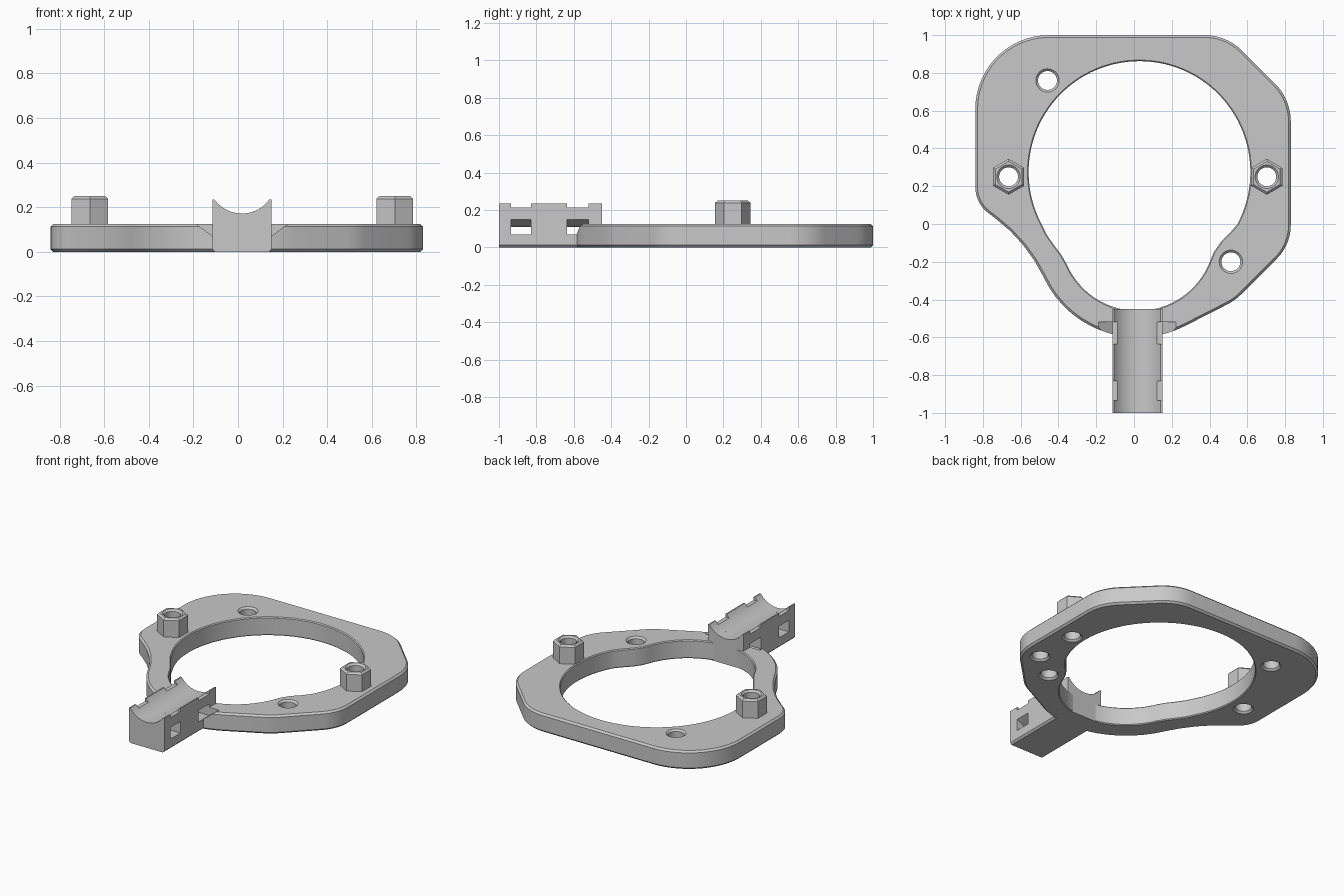
import bpy, bmesh
from math import sin, cos, tan, radians, sqrt
from mathutils import Vector

cube = bpy.data.objects.get("Cube")
if cube:
    bpy.data.objects.remove(cube, do_unlink=True)

GREY = (0.58, 0.58, 0.58, 1)
grey = bpy.data.materials.new("plain grey")
grey.use_nodes = True
grey.diffuse_color = GREY
grey.node_tree.nodes["Principled BSDF"].inputs["Base Color"].default_value = GREY

H, C = 0.125, 0.012          # plate thickness, chamfer
AX = 0.0175                  # arm centre line


def finish(bm, name):
    bmesh.ops.recalc_face_normals(bm, faces=bm.faces)
    mesh = bpy.data.meshes.new(name)
    bm.to_mesh(mesh)
    bm.free()
    mesh.materials.append(grey)
    ob = bpy.data.objects.new(name, mesh)
    bpy.context.collection.objects.link(ob)
    return ob


def smooth(ob):
    bpy.ops.object.select_all(action="DESELECT")
    ob.select_set(True)
    bpy.context.view_layer.objects.active = ob
    bpy.ops.object.shade_smooth_by_angle(angle=radians(25))


def arc(cx, cy, r, a0, a1, n):
    return [Vector((cx + r * cos(radians(a0 + (a1 - a0) * i / n)),
                    cy + r * sin(radians(a0 + (a1 - a0) * i / n)))) for i in range(n + 1)]


def circle(cx, cy, r, n=32, start=0):
    return arc(cx, cy, r, start, start + 360, n)[:-1]


def hole(cx, cy, r):
    return circle(cx, cy, r)[::-1]


def rounded(corners):
    """Closed outline from (x, y, fillet radius) corners."""
    pts = []
    for i, (x, y, r) in enumerate(corners):
        p = Vector((x, y))
        a = (Vector(corners[i - 1][:2]) - p).normalized()
        b = (Vector(corners[(i + 1) % len(corners)][:2]) - p).normalized()
        half = a.angle(b) / 2
        centre = p + (a + b).normalized() * r / sin(half)
        s = (p + a * r / tan(half) - centre).normalized()
        e = (p + b * r / tan(half) - centre).normalized()
        n = max(4, int(s.angle(e) / radians(6)))
        pts += [centre + s.slerp(e, k / n).normalized() * r for k in range(n + 1)]
    return pts


def wall(bm, pts, steps):
    """Skin a loop through (offset, z) steps; the offset goes left of travel."""
    n, rings = len(pts), []
    for off, z in steps:
        ring = []
        for i, p in enumerate(pts):
            d1 = (p - pts[i - 1]).normalized()
            d2 = (pts[(i + 1) % n] - p).normalized()
            t = (d1 + d2).normalized()
            q = p + Vector((-t.y, t.x)) * off / max(0.5, t.dot(d1))
            ring.append(bm.verts.new((q.x, q.y, z)))
        rings.append(ring)
    for lo, hi in zip(rings, rings[1:]):
        for i in range(n):
            bm.faces.new((lo[i - 1], lo[i], hi[i], hi[i - 1]))
    return [[bm.edges.get((r[i - 1], r[i])) for i in range(n)] for r in (rings[0], rings[-1])]


def cap(bm, edges):
    bmesh.ops.triangle_fill(bm, use_beauty=True, edges=edges)


def prism(name, profile, y0, y1):
    """Extrude an (x, z) profile along y."""
    bm = bmesh.new()
    a, b = ([bm.verts.new((x, y, z)) for x, z in profile] for y in (y0, y1))
    bm.faces.new(a)
    bm.faces.new(b)
    for i in range(len(a)):
        bm.faces.new((a[i - 1], a[i], b[i], b[i - 1]))
    return finish(bm, name)


# Ring plate outline and the two-lobed opening
outer = rounded([(-0.84, 1, 0.39), (-0.84, 0.11, 0.17), (-0.57, -0.094, 0.85),
                 (-0.229, -0.794, 0.55), (0.535, -0.405, 0.3), (0.83, -0.11, 0.25),
                 (0.83, 0.66, 0.28), (0.49, 1, 0.28)])
opening = arc(0.029, 0.275, 0.587, -28, 207, 72)
opening += [Vector(p) for p in ((-0.463, -0.055), (-0.425, -0.11), (-0.387, -0.16))]
opening += arc(0.02, -0.05, 0.41, 203, 340, 40)
opening += [Vector(p) for p in ((0.425, -0.145), (0.46, -0.095), (0.505, -0.05))]

posts = [(-0.664, 0.25), (0.703, 0.25)]
plain_holes = [(-0.458, 0.76), (0.513, -0.2)]
both = [(C, 0), (0, C), (0, H - C), (C, H)]
fine = [(C / 2, 0), (0, C / 2), (0, H - C / 2), (C / 2, H)]

bm = bmesh.new()
loops = [wall(bm, outer, both), wall(bm, opening[::-1], fine)]
loops += [wall(bm, hole(x, y, 0.05), both) for x, y in plain_holes]
loops += [wall(bm, hole(x, y, 0.05), [(C, 0), (0, C), (0, H)]) for x, y in posts]
bottom = [e for l in loops for e in l[0]]
top = [e for l in loops for e in l[1]]
# Blind hole on the underside
mouth, floor = wall(bm, hole(0.70, -0.06, 0.05), [(C, 0), (0, C), (0, 0.09)])
cap(bm, floor)
cap(bm, bottom + mouth)
cap(bm, top)
plate = finish(bm, "ring_plate")

# Sloped strap slots beside the arm
ramp = prism("strap_slot_cutter", [(AX - 0.13, 0.07), (AX + 0.13, 0.07),
                                   (AX + 0.22, 0.135), (AX - 0.22, 0.135)], -0.7, -0.52)
ramp.hide_render = True
ramp.hide_viewport = True
cut = plate.modifiers.new("strap slots", "BOOLEAN")
cut.operation = "DIFFERENCE"
cut.solver = "EXACT"
cut.object = ramp
smooth(plate)

# Hexagonal posts
for name, (x, y) in zip(("right_post", "left_post"), posts):
    bm = bmesh.new()
    hexagon = wall(bm, circle(x, y, 0.095, 6, 30), [(0, H - 0.01), (0, 0.25 - C), (C, 0.25)])
    bore = wall(bm, hole(x, y, 0.05), [(0, H - 0.01), (0, 0.25 - C), (C, 0.25)])
    cap(bm, hexagon[1] + bore[1])
    smooth(finish(bm, name))


# Arm with a hollow saddle, strap tunnels and notched rims
W, R, LOW = 0.1325, 0.152, 0.172


def saddle(rim):
    """Left-to-right top line of the arm, with flat rims at the given height."""
    dz = LOW + R - rim
    half = sqrt(R * R - dz * dz)
    line = [(-half + 2 * half * i / 20) for i in range(21)]
    arcs = [(AX + x, LOW + R - sqrt(R * R - x * x)) for x in line]
    return [(AX - W, rim)] + arcs + [(AX + W, rim)]


base = [(AX + W, C), (AX + W - C, 0), (AX - W + C, 0), (AX - W, C)]
under = [(AX + W * k / 6, 0.108 + 0.04 * (k / 6) ** 2) for k in range(6, -7, -1)]

for name, y0, y1 in (("arm_tip", -1, -0.935), ("arm_middle", -0.83, -0.635),
                     ("arm_root", -0.52, -0.45)):
    smooth(prism(name, saddle(0.235) + base, y0, y1))
for name, y0, y1 in (("front", -0.935, -0.83), ("rear", -0.635, -0.52)):
    smooth(prism(name + "_tunnel_floor", [(AX - W, 0.07), (AX + W, 0.07)] + base, y0, y1))
    smooth(prism(name + "_tunnel_bridge", saddle(0.214) + under, y0, y1))
